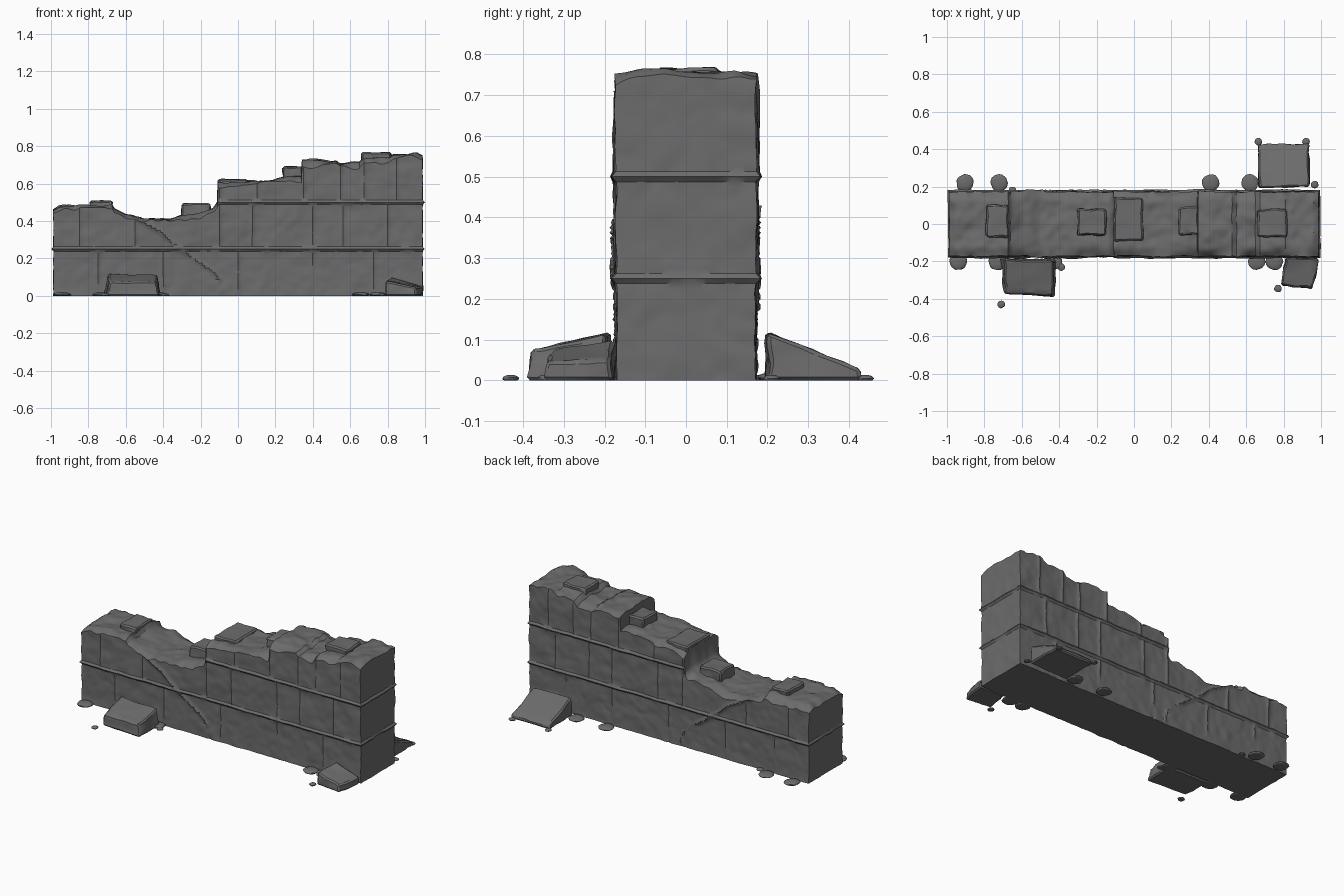
import bpy, bmesh, math, random
from mathutils import Vector, noise

if "Cube" in bpy.data.objects:
    bpy.data.objects.remove(bpy.data.objects["Cube"])

random.seed(4)
stone = bpy.data.materials.new("grey stone")
stone.diffuse_color = (0.15, 0.15, 0.15, 1)
stone.use_nodes = True
stone.node_tree.nodes["Principled BSDF"].inputs["Base Color"].default_value = stone.diffuse_color


def fbm(x, y, z, freq):
    p = Vector((x, y, z)) * freq
    return noise.noise(p) + 0.5 * noise.noise(p * 2.3)


def finish(name, bm, angle=32):
    bmesh.ops.remove_doubles(bm, verts=bm.verts, dist=0.0008)
    bmesh.ops.recalc_face_normals(bm, faces=bm.faces)
    mesh = bpy.data.meshes.new(name)
    bm.to_mesh(mesh)
    bm.free()
    ob = bpy.data.objects.new(name, mesh)
    bpy.context.collection.objects.link(ob)
    mesh.materials.append(stone)
    bpy.ops.object.select_all(action='DESELECT')
    ob.select_set(True)
    bpy.context.view_layer.objects.active = ob
    bpy.ops.object.shade_smooth_by_angle(angle=math.radians(angle))
    return ob


# ---- Wall: broken top outline, mortar joints and a diagonal crack
HX, HY, CELL = 0.985, 0.168, 0.0125
outline = [(-1, .475), (-.9, .485), (-.78, .485), (-.67, .49), (-.66, .465), (-.6, .44),
           (-.5, .418), (-.37, .412), (-.3, .435), (-.2, .445), (-.13, .47), (-.112, .50),
           (-.108, .605), (0, .61), (.1, .615), (.24, .635), (.338, .64), (.342, .728),
           (.53, .725), (.542, .705), (.655, .715), (.665, .74), (.81, .745), (.83, .76), (1, .76)]
joints = {0: (-.75, -.4, .0, .4, .72), 1: (-.85, -.55, -.1, .075, .4, .56, .8),
          2: (-.1, .1, .35, .55, .67, .85)}
crack = [(-.63, .46), (-.46, .37), (-.41, .34), (-.33, .27), (-.25, .21), (-.14, .135), (-.1, .09), (-.08, 0)]


def interp(x):
    for (x0, z0), (x1, z1) in zip(outline, outline[1:]):
        if x <= x1:
            return z0 + (z1 - z0) * (x - x0) / (x1 - x0)
    return outline[-1][1]


def top(x, y):
    edge = max(0, abs(y) - 0.115) / 0.053
    end = max(0, abs(x) - 0.96) / 0.03
    z = interp(x) + 0.014 * fbm(x, y, 0, 9) - 0.004
    return z - 0.026 * edge ** 2 * (0.7 + fbm(x, y, 3, 8)) - 0.015 * end


def crack_distance(x, z):
    best = 1
    for a, b in zip(crack, crack[1:]):
        a, b, p = Vector(a), Vector(b), Vector((x, z))
        t = max(0, min(1, (p - a).dot(b - a) / (b - a).length_squared))
        best = min(best, (p - a - (b - a) * t).length)
    return best


def groove(x, z, end):
    bed = min(abs(z - 0.25), abs(z - 0.5))
    g = 0.011 * math.exp(-(bed / 0.007) ** 2)
    if not end:
        d = min(abs(x - j) for j in joints[min(2, int(z / 0.25))])
        g = max(g, 0.006 * math.exp(-(d / 0.007) ** 2), 0.013 * math.exp(-(crack_distance(x, z) / 0.007) ** 2))
    return g


xs = [-HX + 2 * HX * i / 158 for i in range(159)]
xs = sorted(xs + [-.112, -.108, .338, .342])
ys = [-HY + 2 * HY * j / 28 for j in range(29)]
zs = [k * CELL for k in range(64)]
bm = bmesh.new()
cache = {}


def vert(i, j, k):
    if (i, j, k) not in cache:
        x, y = xs[i], ys[j]
        t = top(x, y)
        z = t if k == 63 else min(zs[k], t)
        px, py, pz = x, y, z
        if j in (0, 28):
            lean = 0.004 - 0.008 * min(1, z / 0.27)
            py += math.copysign(lean + 0.006 * fbm(x, y, z, 10) - groove(x, z, False), y)
        if i in (0, len(xs) - 1):
            px += math.copysign(0.006 * fbm(x, y, z, 9) - groove(x, z, True), x)
        else:
            px += 0.009 * noise.noise(Vector((0, y * 14, round(x * 4)))) * min(1, z * 3) * (1 - abs(x))
        cache[i, j, k] = bm.verts.new((px, py, pz))
    return cache[i, j, k]


def grid(na, nb, at):
    for a in range(na):
        for b in range(nb):
            bm.faces.new([vert(*at(a + da, b + db)) for da, db in ((0, 0), (1, 0), (1, 1), (0, 1))])


nx, ny, nz = len(xs) - 1, 28, 63
for s in (0, 1):
    grid(nx, nz, lambda a, b: (a, s * ny, b))
    grid(ny, nz, lambda a, b: (s * nx, a, b))
    grid(nx, ny, lambda a, b: (a, b, s * nz))
finish("wall", bm)


# ---- Rough stone from four top corners (x, y, z) and a base height
def rough_stone(name, corners, base=0.0, spread=0.0, amount=0.008):
    bm = bmesh.new()
    cx = sum(c[0] for c in corners) / 4
    cy = sum(c[1] for c in corners) / 4
    up = [bm.verts.new(c) for c in corners]
    low = [bm.verts.new((x + (x - cx) * spread, y + (y - cy) * spread, base)) for x, y, z in corners]
    bm.faces.new(up)
    bm.faces.new(low[::-1])
    for a in range(4):
        b = (a + 1) % 4
        bm.faces.new((low[a], low[b], up[b], up[a]))
    bmesh.ops.bevel(bm, geom=bm.edges[:], offset=0.008, segments=1, affect='EDGES')
    bmesh.ops.subdivide_edges(bm, edges=[e for e in bm.edges if e.calc_length() > 0.03], cuts=5, use_grid_fill=True)
    for v in bm.verts:
        p = v.co.copy()
        v.co.x += amount * fbm(p.x, p.y, p.z, 14)
        v.co.y += amount * fbm(p.y, p.z + 5, p.x, 14)
        if p.z > base + 0.02:
            v.co.z += 0.6 * amount * fbm(p.z + 9, p.x, p.y, 14)
        v.co.z = max(v.co.z, 0)
    finish(name, bm)


# Loose cap stones set in the top of the wall
for n, (x0, x1, y0, y1, z0, z1) in enumerate((
        (-.79, -.67, -.07, .10, .45, .508), (-.30, -.15, -.06, .08, .39, .494),
        (-.105, .05, -.09, .14, .56, .624), (.24, .345, -.06, .09, .58, .69),
        (.66, .82, -.07, .08, .68, .766))):
    rough_stone(f"cap_stone_{n + 1}", [(x0, y0, z1), (x1, y0, z1), (x1, y1, z1), (x0, y1, z1)], z0)

# Fallen slabs leaning towards the wall
rough_stone("front_left_slab", [(-.685, -.37, .075), (-.435, -.38, .075), (-.43, -.20, .112), (-.70, -.19, .118)], spread=.1)
rough_stone("front_right_slab", [(.79, -.325, .08), (.955, -.345, .045), (.985, -.18, .05), (.815, -.175, .10)], spread=.06)
rough_stone("back_right_slab", [(.67, .195, .12), (.935, .205, .118), (.935, .425, .03), (.665, .425, .03)], spread=.03)


# ---- Pebbles along the foot of the wall
def pebble(name, x, y, r, h):
    bm = bmesh.new()
    bmesh.ops.create_icosphere(bm, subdivisions=3, radius=1)
    for v in bm.verts:
        p = v.co.copy()
        k = 1 + 0.12 * fbm(p.x + x * 9, p.y + y * 9, p.z, 1.3)
        v.co = (x + p.x * r * k, y + p.y * r * k, max(0, h * 0.35 + p.z * h * 0.65))
    finish(name, bm)


large = [(-.905, .22), (-.72, .22), (.41, .22), (.62, .22), (-.94, -.2), (-.73, -.2),
         (-.43, -.2), (.655, -.2), (.75, -.2)]
small = [(.665, .44), (.92, .44), (-.71, -.43), (-.39, -.23), (.965, .21), (.77, -.345), (-.65, .18)]
for n, (x, y) in enumerate(large):
    pebble(f"pebble_{n + 1}", x, y, 0.046, 0.02)
for n, (x, y) in enumerate(small):
    pebble(f"small_pebble_{n + 1}", x, y, 0.02, 0.014)
